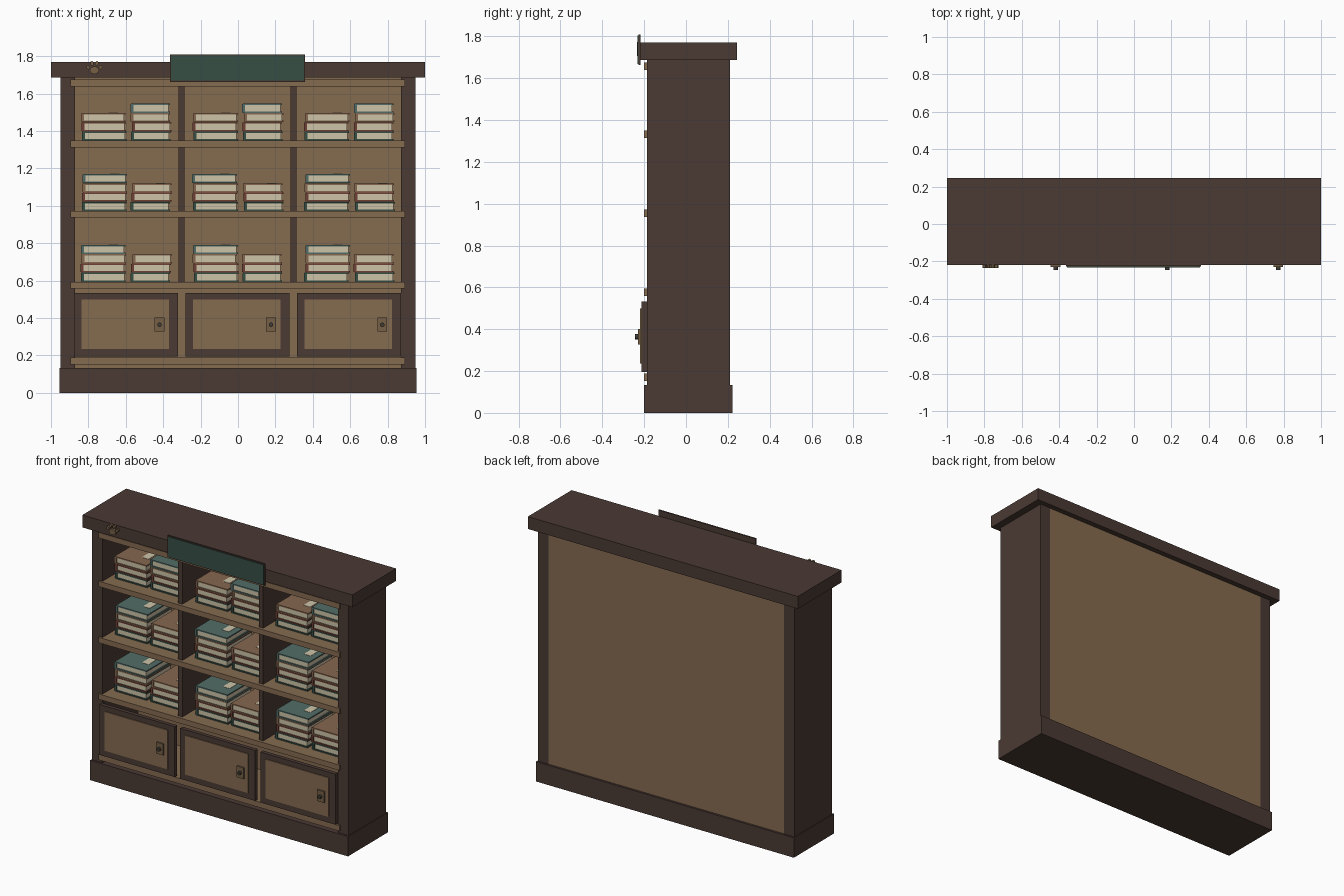
import bpy, bmesh, math, random

if "Cube" in bpy.data.objects:
    bpy.data.objects.remove(bpy.data.objects["Cube"])
random.seed(4)


def mat(name, r, g, b):
    m = bpy.data.materials.new(name)
    m.diffuse_color = (r, g, b, 1)
    m.use_nodes = True
    m.node_tree.nodes["Principled BSDF"].inputs["Base Color"].default_value = m.diffuse_color
    return m


DARK = mat("dark_wood", 0.069, 0.042, 0.034)
LIGHT = mat("light_wood", 0.235, 0.148, 0.080)
GREEN = mat("deep_green", 0.038, 0.078, 0.060)
TEAL = mat("muted_teal", 0.085, 0.150, 0.135)
RED = mat("brick_red", 0.156, 0.050, 0.036)
TAN = mat("tan_cover", 0.240, 0.135, 0.078)
CREAM = mat("cream_paper", 0.610, 0.550, 0.390)
BRONZE = mat("bronze", 0.180, 0.115, 0.062)
IRON = mat("dark_metal", 0.050, 0.046, 0.036)


def finish(name, bm, mats):
    me = bpy.data.meshes.new(name)
    bmesh.ops.recalc_face_normals(bm, faces=bm.faces)
    bm.to_mesh(me)
    bm.free()
    for m in mats:
        me.materials.append(m)
    ob = bpy.data.objects.new(name, me)
    bpy.context.collection.objects.link(ob)
    return ob


def add_box(bm, x0, x1, y0, y1, z0, z1, index=0):
    v = [bm.verts.new((x, y, z)) for x in (x0, x1) for y in (y0, y1) for z in (z0, z1)]
    for f in ((0, 1, 3, 2), (4, 6, 7, 5), (0, 4, 5, 1), (2, 3, 7, 6), (0, 2, 6, 4), (1, 5, 7, 3)):
        bm.faces.new([v[i] for i in f]).material_index = index


def box(name, m, *dims):
    bm = bmesh.new()
    add_box(bm, *dims)
    return finish(name, bm, [m])


def disc(name, m, x, z, rx, rz, y0, y1, sides=16, tilt=0):
    """Elliptical prism with its axis along y."""
    bm = bmesh.new()
    rings = []
    for y in (y0, y1):
        ring = []
        for i in range(sides):
            a = 2 * math.pi * i / sides
            px, pz = rx * math.cos(a), rz * math.sin(a)
            ring.append(bm.verts.new((x + px * math.cos(tilt) - pz * math.sin(tilt), y,
                                      z + px * math.sin(tilt) + pz * math.cos(tilt))))
        rings.append(ring)
        bm.faces.new(ring)
    for i in range(sides):
        j = (i + 1) % sides
        bm.faces.new((rings[0][i], rings[0][j], rings[1][j], rings[1][i]))
    return finish(name, bm, [m])


# Carcass
box("plinth", DARK, -0.955, 0.955, -0.20, 0.223, 0, 0.133)
box("crown", DARK, -1, 1, -0.218, 0.245, 1.687, 1.77)
for s, side in ((-1, "left"), (1, "right")):
    xs = sorted((s * 0.95, s * 0.872))
    box(side + "_side_panel", DARK, *xs, -0.187, 0.211, 0.133, 1.687)
box("back_panel", LIGHT, -0.872, 0.872, 0.185, 0.209, 0.133, 1.687)
for x in (-0.302, 0.297):
    box("divider", DARK, x - 0.016, x + 0.016, -0.18, 0.185, 0.59, 1.645)

# Shelves with front lips
SHELVES = (0.188, 0.594, 0.973, 1.349, 1.675)
for top in SHELVES:
    box("shelf", LIGHT, -0.872, 0.872, -0.187, 0.185, top - 0.034, top)
    box("shelf_lip", LIGHT, -0.895, 0.892, -0.20, -0.187, top - 0.036, top)

# Cupboard doors
for cx in (-0.5975, -0.0015, 0.5935):
    box("door_frame", DARK, cx - 0.278, cx + 0.278, -0.213, -0.187, 0.195, 0.533)
    box("door_panel", LIGHT, cx - 0.238, cx + 0.229, -0.219, -0.213, 0.236, 0.498)
    kx = cx + 0.178
    box("lock_plate", BRONZE, kx - 0.026, kx + 0.026, -0.230, -0.219, 0.327, 0.402)
    disc("door_knob", IRON, kx, 0.364, 0.012, 0.012, -0.245, -0.230)

# Blank sign board on the crown
box("sign_backing", DARK, -0.363, 0.358, -0.228, -0.218, 1.663, 1.809)
box("sign_face", GREEN, -0.357, 0.352, -0.233, -0.228, 1.669, 1.803)

# Paw ornament
PX, PZ = -0.768, 1.733
disc("paw_pad", BRONZE, PX, PZ - 0.008, 0.025, 0.020, -0.235, -0.218)
for dx, dz, t in ((-0.033, 0.008, 0.5), (-0.013, 0.029, 0.15), (0.013, 0.029, -0.15), (0.033, 0.008, -0.5)):
    disc("paw_toe", BRONZE, PX + dx, PZ + dz, 0.009, 0.012, -0.235, -0.218, 12, t)


# Books lying flat: two covers, a spine on the left, a page block and a title slip
def book(x0, x1, z, h, cover, slip):
    y0, y1, c = -0.11, 0.16, 0.008
    bm = bmesh.new()
    add_box(bm, x0, x1, y0, y1, z, z + c)
    add_box(bm, x0, x1, y0, y1, z + h - c, z + h)
    add_box(bm, x0 - 0.004, x0 + 0.012, y0, y1, z + 0.002, z + h - 0.002)
    add_box(bm, x0 + 0.012, x1 - 0.008, y0 + 0.006, y1 - 0.006, z + c, z + h - c, 1)
    if slip:
        mx = x0 + (x1 - x0) * 0.72
        add_box(bm, mx - 0.025, mx + 0.025, -0.03, 0.05, z + h, z + h + 0.002, 1)
    finish("book", bm, [cover, CREAM])


COVERS = (GREEN, RED, TAN, TEAL)
for row, z in enumerate(SHELVES[1:4]):
    counts = (3, 4) if row == 2 else (4, 3)
    for bay in range(3):
        off = bay * 0.596
        for (x0, x1), n in zip(((-0.832, -0.597), (-0.566, -0.358)), counts):
            for i in range(n):
                j = random.uniform(-0.006, 0.006)
                book(x0 + off + j, x1 + off + j, z + i * 0.0495, 0.0485, COVERS[i], i == n - 1)
